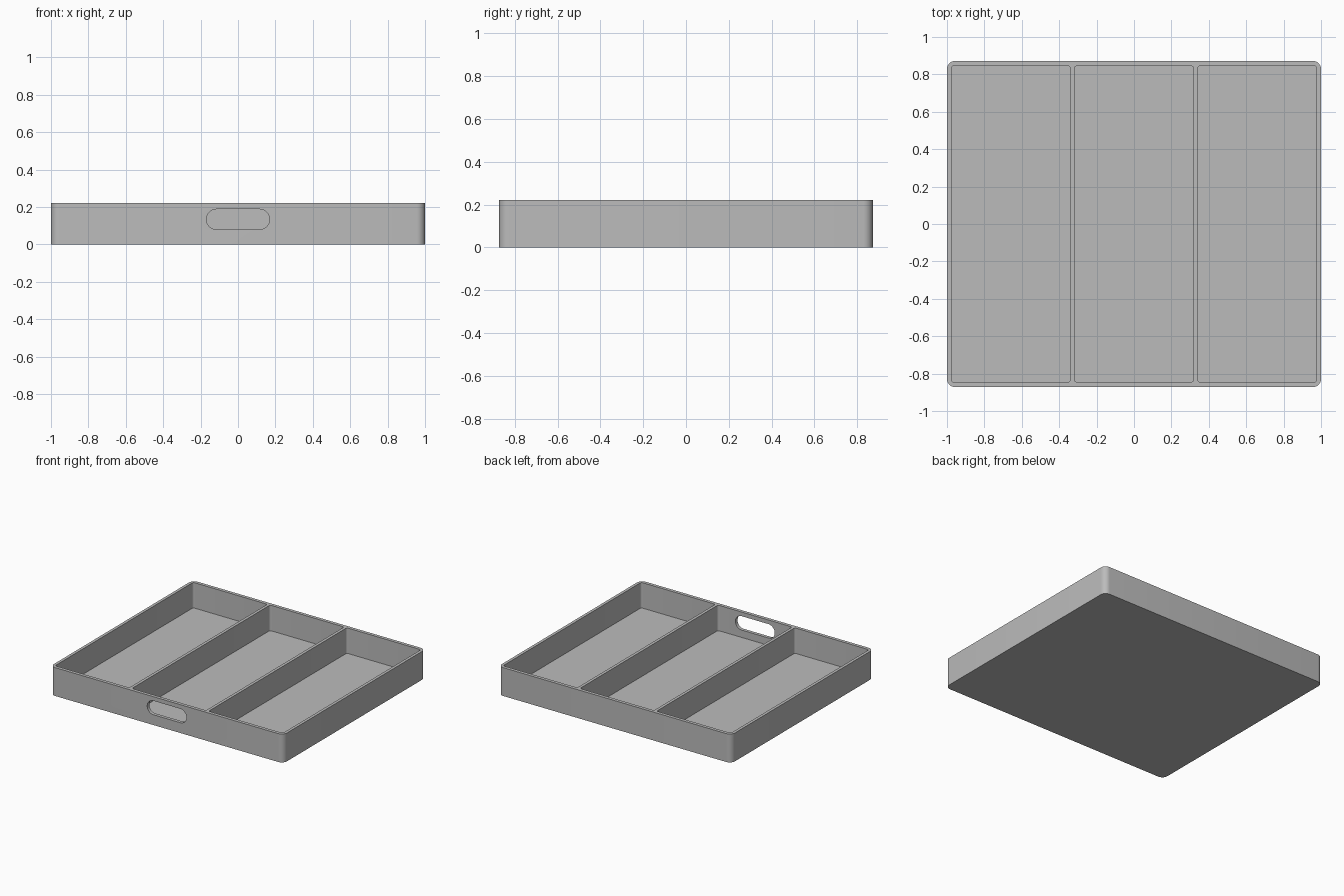
import bpy
import bmesh
import math
from mathutils import Matrix, Vector

cube = bpy.data.objects.get("Cube")
if cube:
    bpy.data.objects.remove(cube, do_unlink=True)

# Main dimensions
WIDTH, DEPTH, HEIGHT = 2.0, 1.745, 0.22
WALL = 0.023
POCKET_W = (WIDTH - 4 * WALL) / 3

grey = bpy.data.materials.new("plain grey")
grey.use_nodes = True
grey.diffuse_color = (0.5, 0.5, 0.5, 1)
grey.node_tree.nodes["Principled BSDF"].inputs["Base Color"].default_value = (0.5, 0.5, 0.5, 1)


def rounded_block(name, w, d, h, radius, matrix, segments=8):
    """Rounded rectangle in local xy, extruded from z = 0 to h, then placed."""
    bm = bmesh.new()
    verts = []
    for i, (sx, sy) in enumerate([(1, 1), (-1, 1), (-1, -1), (1, -1)]):
        centre = Vector((sx * (w / 2 - radius), sy * (d / 2 - radius), 0))
        for s in range(segments + 1):
            a = (i + s / segments) * math.pi / 2
            verts.append(bm.verts.new(centre + radius * Vector((math.cos(a), math.sin(a), 0))))
    face = bm.faces.new(verts)
    top = bmesh.ops.extrude_face_region(bm, geom=[face])["geom"]
    bmesh.ops.translate(bm, vec=(0, 0, h), verts=[g for g in top if isinstance(g, bmesh.types.BMVert)])
    bmesh.ops.recalc_face_normals(bm, faces=bm.faces)
    bm.transform(matrix)
    mesh = bpy.data.meshes.new(name)
    bm.to_mesh(mesh)
    bm.free()
    mesh.materials.append(grey)
    obj = bpy.data.objects.new(name, mesh)
    bpy.context.collection.objects.link(obj)
    return obj


def cut(target, cutter):
    """Subtract the cutter from the target and discard it."""
    mod = target.modifiers.new("cut", "BOOLEAN")
    mod.operation = "DIFFERENCE"
    mod.solver = "EXACT"
    mod.object = cutter
    cutter.hide_render = True
    bpy.context.view_layer.objects.active = target
    bpy.ops.object.modifier_apply(modifier=mod.name)
    bpy.data.objects.remove(cutter, do_unlink=True)


# Tray body with rounded vertical corners
tray = rounded_block("divided_tray", WIDTH, DEPTH, HEIGHT, 0.045, Matrix())

# Three equal compartments, leaving the floor, walls and two dividers
for i in (-1, 0, 1):
    place = Matrix.Translation((i * (POCKET_W + WALL), 0, WALL))
    cut(tray, rounded_block("compartment_cutter", POCKET_W, DEPTH - 2 * WALL - 0.006, HEIGHT, 0.016, place))

# Slot handle through the front wall only
place = Matrix.Translation((0, -DEPTH / 2 + 0.1, 0.134)) @ Matrix.Rotation(math.pi / 2, 4, "X")
cut(tray, rounded_block("handle_cutter", 0.337, 0.108, 0.2, 0.0535, place, 12))

# Smooth corners, sharp rims
bpy.ops.object.select_all(action="DESELECT")
tray.select_set(True)
bpy.context.view_layer.objects.active = tray
bpy.ops.object.shade_smooth_by_angle(angle=math.radians(30))
